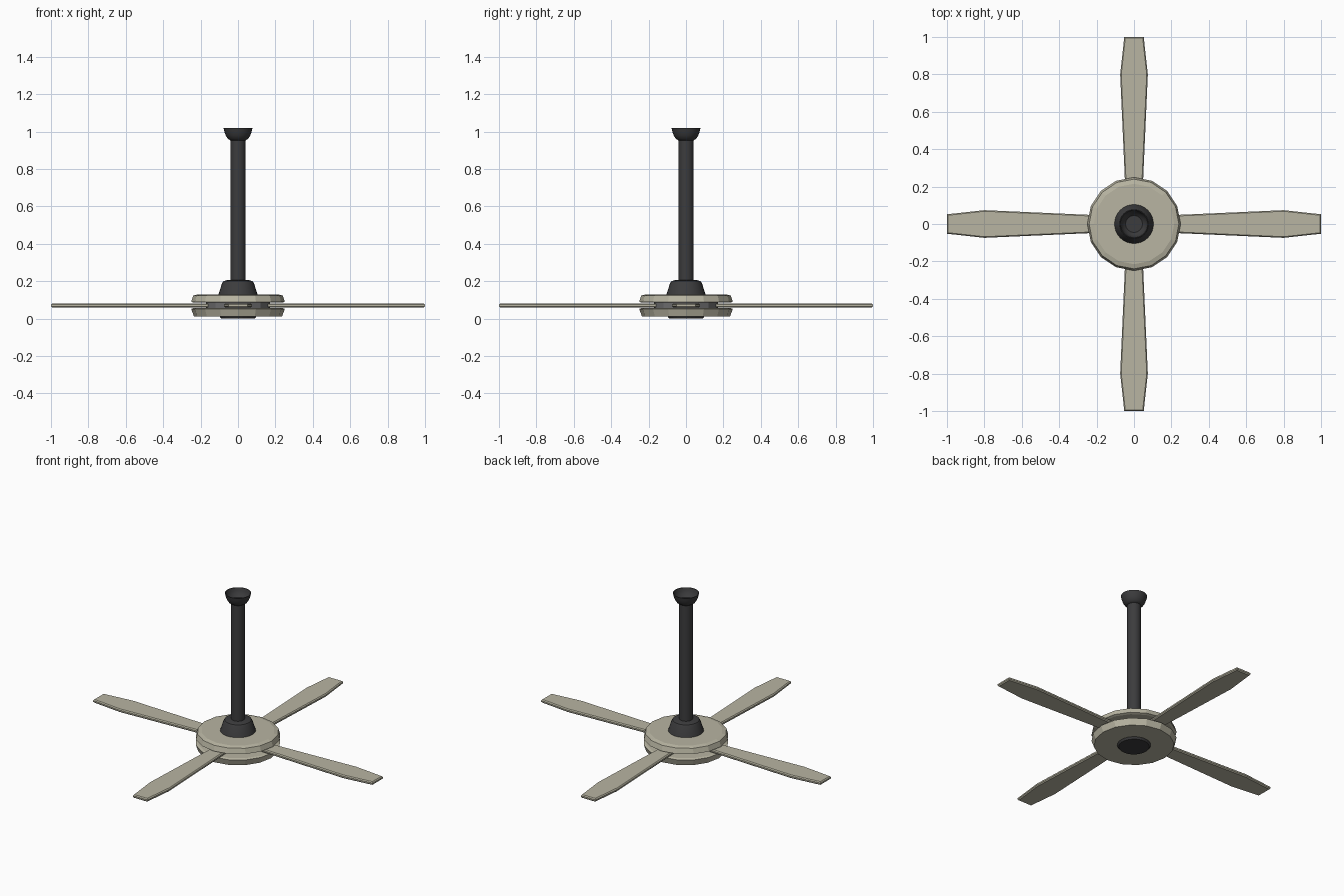
import bpy, bmesh, math

if "Cube" in bpy.data.objects:
    bpy.data.objects.remove(bpy.data.objects["Cube"])


def material(name, rgb):
    m = bpy.data.materials.new(name)
    m.diffuse_color = (*rgb, 1)
    m.use_nodes = True
    m.node_tree.nodes["Principled BSDF"].inputs["Base Color"].default_value = m.diffuse_color
    return m


tan = material("pale tan", (0.48, 0.46, 0.36))
dark = material("charcoal", (0.045, 0.045, 0.047))
grey = material("mid grey", (0.16, 0.16, 0.165))


def finish(name, bm, mat, smooth=False):
    bmesh.ops.recalc_face_normals(bm, faces=bm.faces)
    me = bpy.data.meshes.new(name)
    bm.to_mesh(me)
    bm.free()
    me.materials.append(mat)
    ob = bpy.data.objects.new(name, me)
    bpy.context.collection.objects.link(ob)
    if smooth:
        bpy.ops.object.select_all(action='DESELECT')
        ob.select_set(True)
        bpy.context.view_layer.objects.active = ob
        bpy.ops.object.shade_smooth_by_angle(angle=math.radians(35))
    return ob


def lathe(name, profile, sides, mat, smooth=False):
    """Stack of (radius, z) rings, capped at both ends."""
    bm = bmesh.new()
    rings = []
    for r, z in profile:
        rings.append([bm.verts.new((r * math.cos(2 * math.pi * i / sides),
                                    r * math.sin(2 * math.pi * i / sides), z))
                      for i in range(sides)])
    for a, b in zip(rings, rings[1:]):
        for i in range(sides):
            j = (i + 1) % sides
            bm.faces.new((a[i], a[j], b[j], b[i]))
    bm.faces.new(rings[0])
    bm.faces.new(rings[-1])
    return finish(name, bm, mat, smooth)


# Motor housing: two low-poly discs around a recessed core
lathe("lower_housing", [(0.236, 0.012), (0.25, 0.052), (0.236, 0.057)], 16, tan)
lathe("upper_housing", [(0.236, 0.085), (0.25, 0.09), (0.24, 0.123), (0.215, 0.13)], 16, tan)
lathe("motor_core", [(0.17, 0.05), (0.17, 0.09)], 16, grey)
lathe("bottom_cap", [(0.09, 0.0), (0.1, 0.014)], 24, dark)

# Downrod with its lower collar and the hollow ceiling cup
lathe("rod_collar", [(0.105, 0.128), (0.085, 0.19), (0.078, 0.2), (0.06, 0.206)], 32, dark, True)
lathe("downrod", [(0.04, 0.19), (0.04, 0.965)], 32, dark, True)
lathe("ceiling_cup", [(0.039, 0.952), (0.055, 0.962), (0.066, 0.98), (0.073, 1.0), (0.077, 1.018),
                      (0.073, 1.018), (0.068, 1.0), (0.06, 0.982), (0.045, 0.968)], 32, dark, True)

# Four blades, widest near the tip, with chamfered edges
outline = [(0.15, -0.045), (0.8, -0.074), (1.0, -0.052),
           (1.0, 0.052), (0.8, 0.074), (0.15, 0.045)]
for k in range(4):
    bm = bmesh.new()
    base = bm.faces.new([bm.verts.new((x, y, 0.06)) for x, y in outline])
    ext = bmesh.ops.extrude_face_region(bm, geom=[base])
    for v in ext["geom"]:
        if isinstance(v, bmesh.types.BMVert):
            v.co.z = 0.081
    bmesh.ops.recalc_face_normals(bm, faces=bm.faces)
    rim = [e for e in bm.edges if abs(e.verts[0].co.z - e.verts[1].co.z) < 0.001]
    bmesh.ops.bevel(bm, geom=rim, offset=0.006, segments=1, affect='EDGES')
    ob = finish(f"blade_{k + 1}", bm, tan)
    ob.rotation_euler.z = k * math.pi / 2
